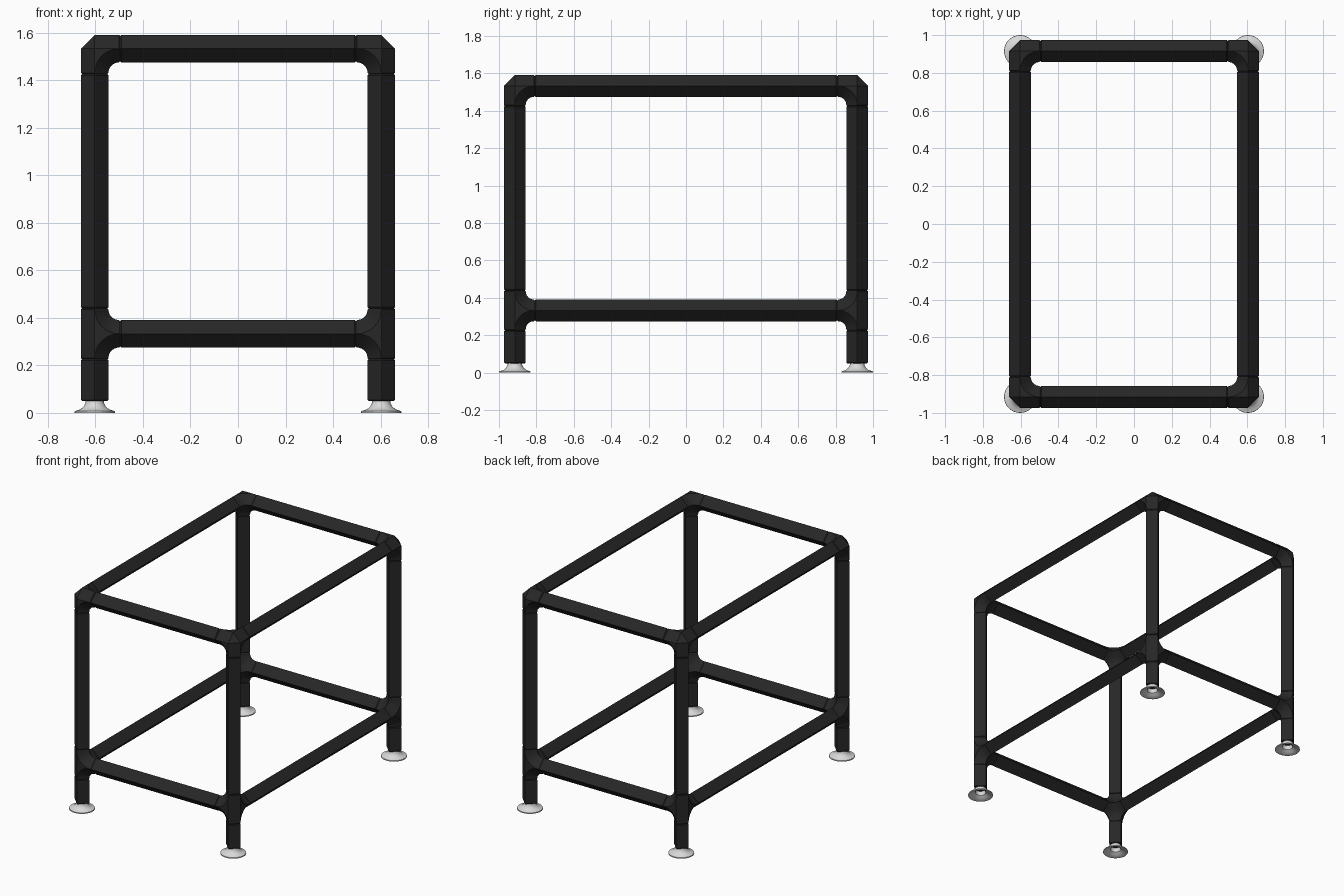
import bpy, bmesh, math
from mathutils import Vector

cube = bpy.data.objects.get("Cube")
if cube:
    bpy.data.objects.remove(cube, do_unlink=True)

X, Y = 0.603, 0.915          # leg centres
TOP, LOW, LEG_END = 1.533, 0.333, 0.05   # rail heights, bottom of legs
R = 0.058                    # half diagonal of the diamond tube
ARM = 0.107                  # reach of a joint arm
LIP = 0.005                  # small chamfer at every tube end


def material(name, value, roughness):
    m = bpy.data.materials.new(name)
    m.use_nodes = True
    colour = (value, value, value, 1)
    m.diffuse_color = colour
    node = m.node_tree.nodes["Principled BSDF"]
    node.inputs["Base Color"].default_value = colour
    node.inputs["Roughness"].default_value = roughness
    return m


BLACK = material("matte black", 0.02, 0.6)
GREY = material("light grey", 0.7, 0.5)


def finish(bm, name, mat):
    bmesh.ops.recalc_face_normals(bm, faces=bm.faces[:])
    mesh = bpy.data.meshes.new(name)
    bm.to_mesh(mesh)
    bm.free()
    mesh.materials.append(mat)
    obj = bpy.data.objects.new(name, mesh)
    bpy.context.collection.objects.link(obj)
    bpy.ops.object.select_all(action='DESELECT')
    obj.select_set(True)
    bpy.context.view_layer.objects.active = obj
    bpy.ops.object.shade_smooth_by_angle(angle=math.radians(25))
    return obj


def add_tube(bm, start, end, chamfer_start=True):
    """Diamond-section tube along one axis, with chamfered ends."""
    start, end = Vector(start), Vector(end)
    d = (end - start).normalized()
    u = Vector((d.y, d.z, d.x))
    v = d.cross(u)
    sections = [(end - d * LIP, R), (end, R - LIP)]
    if chamfer_start:
        sections = [(start, R - LIP), (start + d * LIP, R)] + sections
    else:
        sections = [(start, R)] + sections
    rings = [[bm.verts.new(c + k * r) for k in (u, v, -u, -v)] for c, r in sections]
    for a, b in zip(rings, rings[1:]):
        for i in range(4):
            j = (i + 1) % 4
            bm.faces.new((a[i], a[j], b[j], b[i]))
    bm.faces.new(rings[0])
    bm.faces.new(rings[-1])


def add_web(bm, centre, a, b, steps=8):
    """Rounded inner bend joining two perpendicular arms."""
    n = a.cross(b)
    reach = ARM - LIP
    hub = centre + (a + b) * reach
    corner = [bm.verts.new(centre + n * s * R) for s in (1, -1)]
    inner, ridge = [], ([], [])
    for i in range(steps + 1):
        t = math.pi / 2 * i / steps
        out = -a * math.sin(t) - b * math.cos(t)
        inner.append(bm.verts.new(hub + out * (reach - R)))
        for k, s in enumerate((1, -1)):
            ridge[k].append(bm.verts.new(hub + out * reach + n * s * R))
    for k in (0, 1):
        for i in range(steps):
            bm.faces.new((inner[i], inner[i + 1], ridge[k][i + 1], ridge[k][i]))
            bm.faces.new((corner[k], ridge[k][i], ridge[k][i + 1]))
    for i in (0, steps):
        bm.faces.new((inner[i], ridge[0][i], ridge[1][i]))
        bm.faces.new((corner[0], ridge[0][i], ridge[1][i], corner[1]))


def add_joint(name, centre, arms):
    bm = bmesh.new()
    centre = Vector(centre)
    arms = [Vector(a) for a in arms]
    # pointed core closes the outer corner
    axes = [Vector(p) for p in ((1, 0, 0), (0, 1, 0), (-1, 0, 0), (0, -1, 0))]
    belt = [bm.verts.new(centre + p * R) for p in axes]
    for s in (1, -1):
        tip = bm.verts.new(centre + Vector((0, 0, s * R)))
        for i in range(4):
            bm.faces.new((belt[i], belt[(i + 1) % 4], tip))
    for i, a in enumerate(arms):
        add_tube(bm, centre, centre + a * ARM, False)
        for b in arms[i + 1:]:
            if abs(a.dot(b)) < 0.5:
                add_web(bm, centre, a, b)
    finish(bm, name, BLACK)


def tube(name, start, end):
    bm = bmesh.new()
    add_tube(bm, start, end)
    finish(bm, name, BLACK)


def foot(name, x, y, sides=32):
    """Hollow flared foot, open underneath."""
    profile = [(.038, .054), (.039, .042), (.046, .027), (.060, .015), (.084, .007),
               (.085, 0), (.078, 0), (.055, .009), (.036, .022), (.030, .054)]
    bm = bmesh.new()
    rings = []
    for r, z in profile:
        ring = []
        for i in range(sides):
            t = math.tau * i / sides
            ring.append(bm.verts.new((x + r * math.cos(t), y + r * math.sin(t), z)))
        rings.append(ring)
    for a, b in zip(rings, rings[1:] + rings[:1]):
        for i in range(sides):
            j = (i + 1) % sides
            bm.faces.new((a[i], a[j], b[j], b[i]))
    finish(bm, name, GREY)


# Corners: legs, joints and feet
for sx, side in ((1, "left"), (-1, "right")):
    for sy, end in ((-1, "front"), (1, "back")):
        x, y, tag = sx * X, sy * Y, f"{end}_{side}"
        inward = [(-sx, 0, 0), (0, -sy, 0), (0, 0, -1)]
        add_joint(f"top_joint_{tag}", (x, y, TOP), inward)
        add_joint(f"lower_joint_{tag}", (x, y, LOW), inward + [(0, 0, 1)])
        tube(f"upper_leg_{tag}", (x, y, LOW + ARM), (x, y, TOP - ARM))
        tube(f"lower_leg_{tag}", (x, y, LEG_END), (x, y, LOW - ARM))
        foot(f"foot_{tag}", x, y)

# Horizontal rails
for z, level in ((TOP, "top"), (LOW, "lower")):
    for s, end, side in ((-1, "front", "right"), (1, "back", "left")):
        tube(f"{level}_rail_{end}", (ARM - X, s * Y, z), (X - ARM, s * Y, z))
        tube(f"{level}_rail_{side}", (s * X, ARM - Y, z), (s * X, Y - ARM, z))
